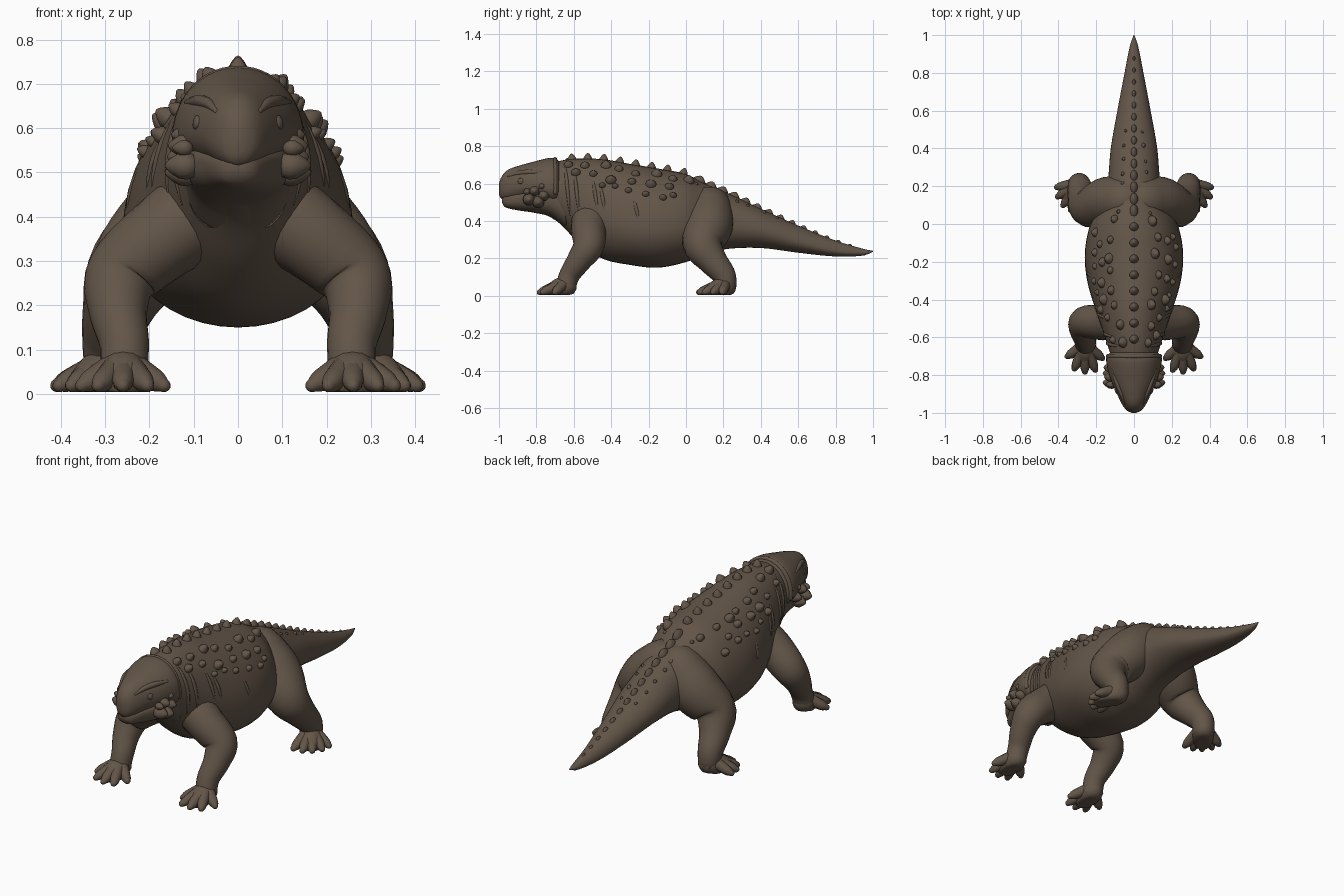
import bpy, bmesh, math, random
from mathutils import Vector, Matrix

random.seed(4)
cube = bpy.data.objects.get("Cube")
if cube:
    bpy.data.objects.remove(cube)

skin = bpy.data.materials.new("brown_hide")
skin.use_nodes = True
HIDE = (0.125, 0.092, 0.066, 1)
skin.diffuse_color = HIDE
bsdf = skin.node_tree.nodes["Principled BSDF"]
bsdf.inputs["Base Color"].default_value = HIDE
bsdf.inputs["Roughness"].default_value = 0.8


def finish(name, bm):
    bmesh.ops.recalc_face_normals(bm, faces=bm.faces)
    for f in bm.faces:
        f.smooth = True
    me = bpy.data.meshes.new(name)
    bm.to_mesh(me)
    bm.free()
    me.materials.append(skin)
    ob = bpy.data.objects.new(name, me)
    bpy.context.collection.objects.link(ob)


def skin_rings(bm, rings):
    """Bridge closed rings of points and cap both ends."""
    vs = [[bm.verts.new(p) for p in r] for r in rings]
    n = len(vs[0])
    for a, b in zip(vs, vs[1:]):
        for i in range(n):
            j = (i + 1) % n
            bm.faces.new((a[i], a[j], b[j], b[i]))
    bm.faces.new(vs[0])
    bm.faces.new(vs[-1])


def station(table, y):
    """Smoothly interpolate (low z, middle z, top z, half width) at y."""
    last = len(table) - 1
    k = max(i for i in range(last) if table[i][0] <= y or i == 0)

    def slope(i, c):
        a, b = table[max(i - 1, 0)], table[min(i + 1, last)]
        return (b[c] - a[c]) / (b[0] - a[0])
    p, q = table[k], table[k + 1]
    d = q[0] - p[0]
    t = (y - p[0]) / d
    h = t * t * (3 - 2 * t)
    return [p[c] * (1 - h) + q[c] * h
            + d * (t * (1 - t) ** 2 * slope(k, c) - t * t * (1 - t) * slope(k + 1, c))
            for c in range(1, 5)]


def surface(table, y, a, power=1.0):
    lo, mid, top, w = station(table, y)
    c, s = math.cos(a), math.sin(a)
    h = top - mid if s > 0 else mid - lo
    return Vector((math.copysign(abs(c) ** power, c) * w, y,
                   mid + math.copysign(abs(s) ** power, s) * h))


def loft(name, table, steps, power=1.0, sides=40):
    bm = bmesh.new()
    y0, y1 = table[0][0], table[-1][0]
    skin_rings(bm, [[surface(table, y0 + (y1 - y0) * k / steps, math.tau * i / sides, power)
                     for i in range(sides)] for k in range(steps + 1)])
    finish(name, bm)


def tube(bm, pts, side=1, ref=(1, 0, 0), sides=16, sub=5):
    """Round-ended tube through (x, y, z, radius) points."""
    pts = [Vector(p) for p in pts]
    path = []
    for i in range(len(pts) - 1):
        p0, p1, p2, p3 = (pts[max(i - 1, 0)], pts[i], pts[i + 1], pts[min(i + 2, len(pts) - 1)])
        for k in range(sub):
            t = k / sub
            path.append(0.5 * (2 * p1 + (p2 - p0) * t + (2 * p0 - 5 * p1 + 4 * p2 - p3) * t * t
                               + (3 * p1 - p0 - 3 * p2 + p3) * t ** 3))
    path.append(pts[-1])
    tan = [(path[min(i + 1, len(path) - 1)].xyz - path[max(i - 1, 0)].xyz).normalized()
           for i in range(len(path))]
    rings = [(p.xyz, p.w, t) for p, t in zip(path, tan)]
    for at, sign in ((0, -1), (-1, 1)):
        p, r, t = path[at].xyz, path[at].w, tan[at]
        caps = [(p + sign * t * r * math.sin(u), r * math.cos(u), t) for u in (0.5, 1.0, 1.35, 1.53)]
        rings = caps[::-1] + rings if at == 0 else rings + caps
    out = []
    for p, r, t in rings:
        u = t.cross(Vector(ref)).normalized()
        v = t.cross(u)
        ring = []
        for i in range(sides):
            a = math.tau * i / sides
            q = p + r * (math.cos(a) * u + math.sin(a) * v)
            ring.append((q.x * side, q.y, max(q.z, 0.004)))
        out.append(ring)
    skin_rings(bm, out)


def knob(bm, pos, normal, r, h, long=1.0):
    """Tapered hide bump standing on the surface."""
    vs = bmesh.ops.create_uvsphere(bm, u_segments=10, v_segments=7, radius=1)["verts"]
    z = Vector(normal).normalized()
    y = (Vector((0, 1, 0)) - z * z.y).normalized()
    rot = Matrix((y.cross(z), y, z)).transposed()
    for v in vs:
        taper = 1 - 0.45 * max(v.co.z, 0)
        v.co = Vector(pos) + rot @ Vector((v.co.x * r * taper, v.co.y * r * long * taper, v.co.z * h))


# Trunk and tail: y, low z, widest z, top z, half width
BODY = [(-.78, .45, .58, .69, .10), (-.68, .39, .56, .72, .128), (-.58, .29, .50, .733, .16),
        (-.45, .20, .42, .73, .205), (-.3, .165, .37, .705, .248), (-.15, .15, .36, .68, .26),
        (0, .18, .37, .65, .23), (.1, .22, .38, .60, .17), (.22, .25, .38, .55, .14),
        (.4, .255, .35, .465, .123), (.6, .23, .29, .375, .088), (.8, .21, .24, .295, .05),
        (.95, .215, .23, .25, .02), (1, .235, .237, .24, .002)]
loft("body_and_tail", BODY, 80)

# Upper head overhangs the jaw to form the mouth line
HEAD = [(-1, .54, .57, .60, .01), (-.99, .52, .57, .63, .035), (-.96, .51, .575, .668, .06),
        (-.9, .51, .59, .693, .09), (-.82, .51, .59, .715, .124), (-.74, .49, .58, .735, .145),
        (-.7, .48, .575, .735, .145), (-.68, .48, .57, .72, .125)]
JAW = [(-.985, .50, .51, .53, .018), (-.97, .475, .51, .54, .042), (-.9, .457, .52, .56, .08),
       (-.82, .445, .52, .58, .115), (-.72, .42, .52, .60, .12), (-.64, .36, .50, .60, .12)]
loft("upper_head", HEAD, 40, 0.97)
loft("lower_jaw", JAW, 30, 0.82)

# Legs: x, y, z, radius down the limb
FRONT = [(.075, -.505, .415, .108), (.165, -.52, .355, .096), (.26, -.52, .27, .084),
         (.271, -.57, .19, .067), (.257, -.62, .115, .056), (.258, -.64, .058, .054)]
BACK = [(.05, .125, .465, .122), (.14, .12, .375, .13), (.235, .09, .275, .108),
        (.272, .14, .19, .08), (.288, .20, .115, .064), (.29, .214, .06, .057)]
FRONT_TOES = [(.168, -.71), (.205, -.772), (.26, -.782), (.315, -.765), (.352, -.70)]
BACK_TOES = [(.408, .195), (.403, .145), (.375, .10), (.335, .075), (.285, .07)]

for side, word in ((1, "left"), (-1, "right")):
    for end, limb, toes in (("front", FRONT, FRONT_TOES), ("back", BACK, BACK_TOES)):
        bm = bmesh.new()
        tube(bm, limb, side, sides=24)
        finish(f"{word}_{end}_leg", bm)
        # Foot pad and fanned toes sloping down from the ankle
        bm = bmesh.new()
        a = Vector(limb[-1][:2])
        mid = sum((Vector(t) for t in toes), Vector((0, 0))) / 5
        tube(bm, [(*a, .05, .056), (*a.lerp(mid, .35), .038, .056), (*a.lerp(mid, .65), .024, .048)],
             side, (0, 0, 1))
        for t in toes:
            t = Vector(t)
            tube(bm, [(*a.lerp(t, .1), .065, .036), (*a.lerp(t, .5), .046, .029),
                      (*a.lerp(t, .85), .027, .024), (*t, .019, .016)], side, (0, 0, 1), 10, 3)
        finish(f"{word}_{end}_foot", bm)

    # Low brow ridge, small eye and heavy cheek bumps
    bm = bmesh.new()
    tube(bm, [(p.x * .96, p.y, p.z - .004, r) for p, r in
              ((surface(HEAD, y, a, .97), r) for y, a, r in
               ((-.95, .72, .006), (-.90, .72, .012), (-.84, .66, .014), (-.77, .55, .008)))],
         side, (0, 0, 1), 10)
    finish(f"{word}_brow", bm)
    bm = bmesh.new()
    p = surface(HEAD, -.885, .2, .97)
    knob(bm, (side * p.x, p.y, p.z), (side, -.4, .2), .017, .006)
    finish(f"{word}_eye", bm)
    bm = bmesh.new()
    for y, z, r in ((-.84, .515, .034), (-.79, .50, .034), (-.76, .535, .03),
                    (-.81, .56, .028), (-.77, .585, .022), (-.85, .555, .02)):
        knob(bm, (side * .125, y, z), (side, 0, 0), r, r * 1.2)
    finish(f"{word}_cheek_bumps", bm)

    # Rows of bumps on the back and flank
    bm = bmesh.new()
    for deg, y0, y1, gap, r in ((62, -.62, .02, .09, .025), (46, -.60, 0, .1, .024),
                                (34, -.45, -.06, .078, .02), (62, .06, .5, .07, .01)):
        for i in range(int((y1 - y0) / gap) + 1):
            y = y0 + i * gap + random.uniform(-.015, .015)
            ang = math.radians(deg + random.uniform(-4, 4))
            p = surface(BODY, y, ang)
            lo, zm, top, w = station(BODY, y)
            n = Vector((p.x / w ** 2, 0, (p.z - zm) / (top - zm) ** 2))
            s = r * random.uniform(.75, 1.15)
            knob(bm, (p.x * side, p.y, p.z), (n.x * side, 0, n.z), s, s * 1.15, 1.2)
    finish(f"{word}_back_bumps", bm)

    # Shallow skin folds on neck and shoulder
    bm = bmesh.new()
    for y, a0, a1 in ((-.65, -.5, 1.1), (-.60, -.3, .9), (-.50, .05, .7), (-.46, .1, .6), (-.28, .1, .5)):
        arc = []
        for k in range(6):
            t = k / 5
            p = surface(BODY, y + .03 * (1 - t), a0 + (a1 - a0) * t)
            arc.append((p.x * .975, p.y, p.z - .003, .003 + .008 * math.sin(math.pi * t)))
        tube(bm, arc, side, (0, 1, 0), 8, 3)
    finish(f"{word}_skin_folds", bm)

# Crest along the spine, smaller toward the tail tip
bm = bmesh.new()
y = -.61
while y < .93:
    fade = 1 - max(y, 0) * .75
    top = station(BODY, y)[2]
    slope = (station(BODY, y + .02)[2] - top) / .02
    knob(bm, (0, y, top - .004), (0, -slope, 1), .026 * fade, .034 * fade, 1.0 if y < 0 else 1.6)
    y += .085 if y < 0 else .062
finish("spine_crest", bm)

# Raised rim at the back of the skull
bm = bmesh.new()
rim = [surface(HEAD, -.7, math.radians(a), 0.97) for a in range(-10, 191, 20)]
tube(bm, [(p.x * .96, p.y, p.z - .005, .011) for p in rim], 1, (0, 1, 0), 10, 3)
finish("skull_rim", bm)
